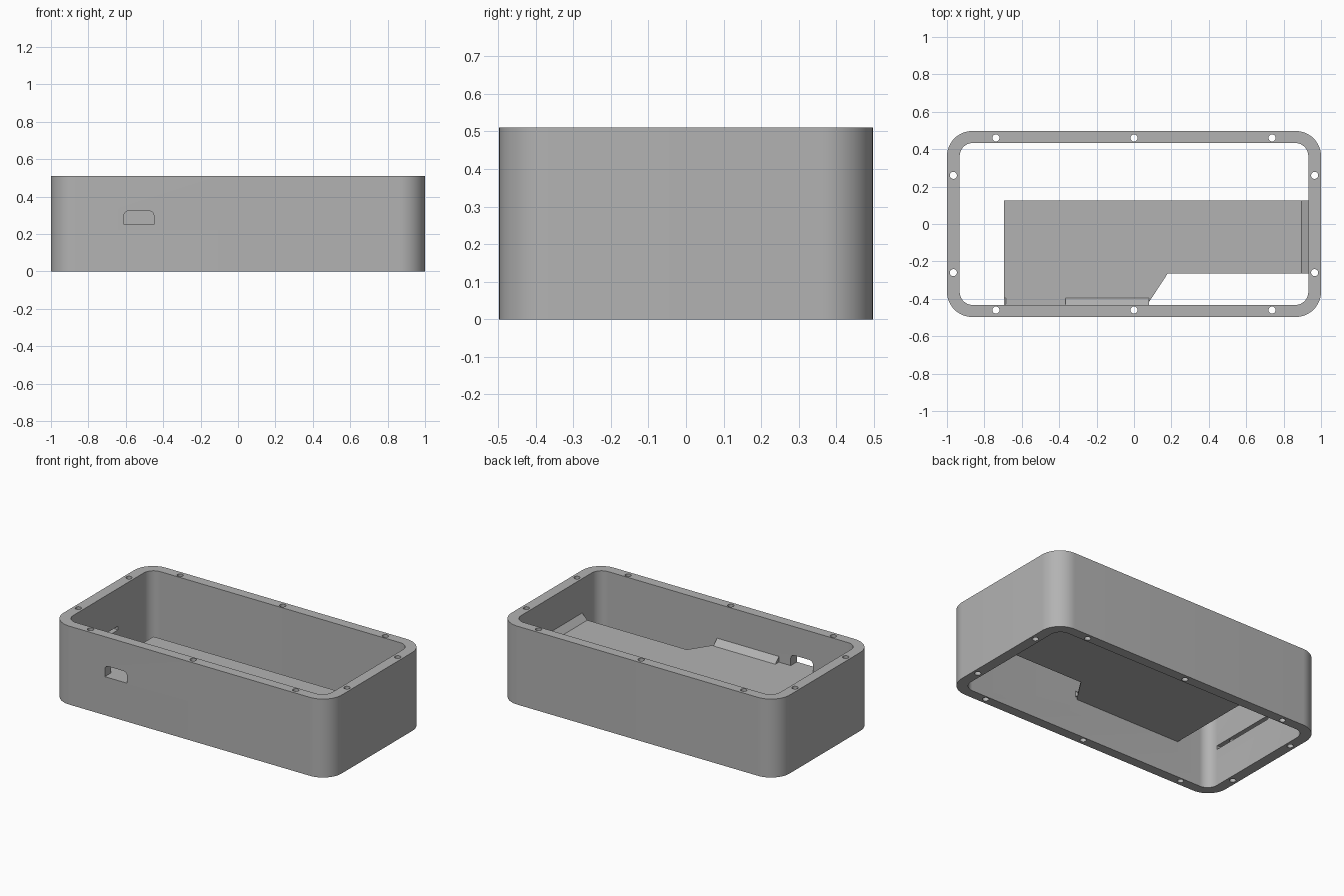
import bpy, bmesh, math
from mathutils import Vector

if "Cube" in bpy.data.objects:
    bpy.data.objects.remove(bpy.data.objects["Cube"])

grey = bpy.data.materials.new("plain_grey")
grey.use_nodes = True
grey.diffuse_color = (0.45, 0.45, 0.45, 1)
grey.node_tree.nodes["Principled BSDF"].inputs["Base Color"].default_value = grey.diffuse_color

HEIGHT, WALL_X, WALL_Y = 0.51, 0.932, 0.433   # height and inner half sizes
SHELF = 0.25                                  # top of the shelf


def prism(name, points, push):
    """Closed solid made by pushing a flat outline along a vector."""
    bm = bmesh.new()
    face = bm.faces.new([bm.verts.new(p) for p in points])
    out = bmesh.ops.extrude_face_region(bm, geom=[face])
    moved = [v for v in out["geom"] if isinstance(v, bmesh.types.BMVert)]
    bmesh.ops.translate(bm, verts=moved, vec=Vector(push))
    bmesh.ops.recalc_face_normals(bm, faces=bm.faces)
    mesh = bpy.data.meshes.new(name)
    bm.to_mesh(mesh)
    bm.free()
    mesh.materials.append(grey)
    obj = bpy.data.objects.new(name, mesh)
    bpy.context.collection.objects.link(obj)
    return obj


def arc(cx, cy, r, start, sweep, steps):
    angles = [math.radians(start + sweep * i / steps) for i in range(steps + 1)]
    return [(cx + r * math.cos(a), cy + r * math.sin(a)) for a in angles]


def rounded_box(hx, hy, r):
    pts = []
    for i, (sx, sy) in enumerate([(1, 1), (-1, 1), (-1, -1), (1, -1)]):
        pts += arc(sx * (hx - r), sy * (hy - r), r, 90 * i, 90, 14)
    return pts


def upright(name, outline, z0, z1):
    return prism(name, [(x, y, z0) for x, y in outline], (0, 0, z1 - z0))


def cut(target, cutter):
    mod = target.modifiers.new("cut", "BOOLEAN")
    mod.operation, mod.solver, mod.object = "DIFFERENCE", "EXACT", cutter
    bpy.ops.object.select_all(action="DESELECT")
    bpy.context.view_layer.objects.active = target
    target.select_set(True)
    bpy.ops.object.modifier_apply(modifier=mod.name)
    bpy.data.objects.remove(cutter)


# Open enclosure wall
wall = upright("enclosure_wall", rounded_box(1, 0.497, 0.135), 0, HEIGHT)
cut(wall, upright("inside_cutter", rounded_box(WALL_X, WALL_Y, 0.07), -0.1, HEIGHT + 0.1))

# Screw holes running through the wall
holes = [(x, s * 0.46) for x in (-0.738, 0, 0.738) for s in (-1, 1)]
holes += [(s * 0.966, t * 0.26) for s in (-1, 1) for t in (-1, 1)]
for x, y in holes:
    cut(wall, upright("hole_cutter", arc(x, y, 0.019, 0, 345, 23), -0.1, HEIGHT + 0.1))

# Port opening in the front wall, rounded at the top
port = [(-0.61, SHELF), (-0.45, SHELF)]
port += arc(-0.475, 0.298, 0.025, 0, 90, 6) + arc(-0.585, 0.298, 0.025, 90, 90, 6)
cut(wall, prism("port_cutter", [(x, -0.6, z) for x, z in port], (0, 0.2, 0)))

# Groove inside the right wall, level with the shelf
groove = [(-0.965, -0.36), (-0.9, -0.36), (-0.9, 0.1), (-0.965, 0.1)]
cut(wall, upright("groove_cutter", groove, 0.24, 0.265))

bpy.ops.object.shade_smooth_by_angle(angle=math.radians(30))

# Thin shelf with one slanted corner
shelf = [(-0.695, -WALL_Y), (0.07, -WALL_Y), (0.18, -0.265),
         (WALL_X, -0.265), (WALL_X, 0.125), (-0.695, 0.125)]
upright("shelf", shelf, SHELF - 0.015, SHELF)


# Sloped supports joining the shelf to the walls
def front_wedge(name, x0, x1):
    tri = [(x0, -WALL_Y, SHELF), (x0, -WALL_Y + 0.037, SHELF), (x0, -WALL_Y, SHELF + 0.037)]
    prism(name, tri, (x1 - x0, 0, 0))


front_wedge("front_support", -0.365, 0.08)
front_wedge("front_support_end", -0.695, -0.685)
side = [(WALL_X, -0.265, SHELF), (WALL_X - 0.037, -0.265, SHELF), (WALL_X, -0.265, SHELF + 0.037)]
prism("left_support", side, (0, 0.39, 0))
